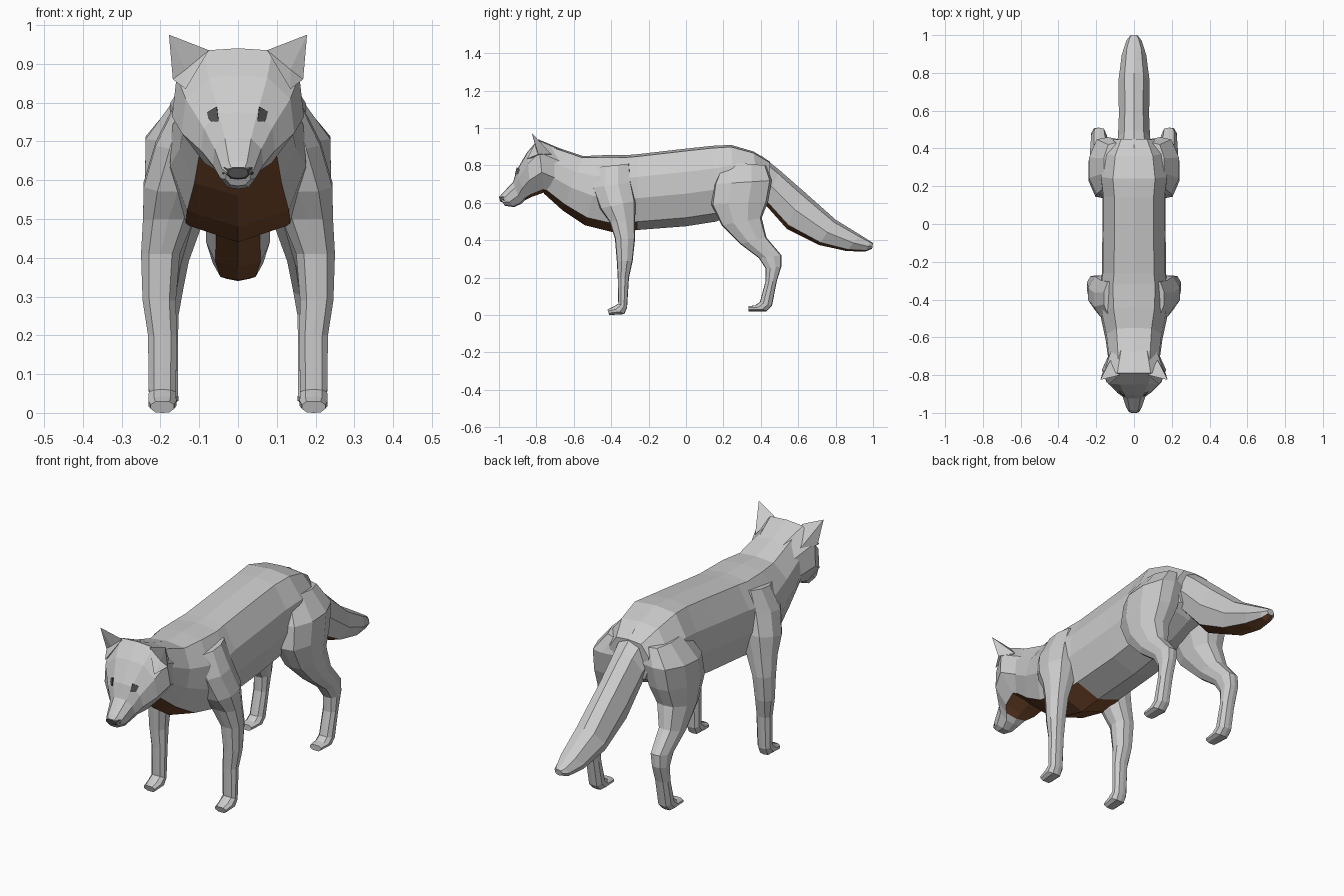
import bpy, bmesh
from mathutils import Vector


def material(name, rgb):
    m = bpy.data.materials.new(name)
    m.diffuse_color = (*rgb, 1)
    return m


grey = material("grey_fur", (0.8, 0.8, 0.8))
brown = material("brown_fur", (0.2, 0.075, 0.028))
dark = material("dark", (0.1, 0.1, 0.1))


def finish(name, bm, mats, mirror=False):
    bmesh.ops.recalc_face_normals(bm, faces=bm.faces)
    me = bpy.data.meshes.new(name)
    bm.to_mesh(me)
    bm.free()
    for m in mats:
        me.materials.append(m)
    ob = bpy.data.objects.new(name, me)
    bpy.context.collection.objects.link(ob)
    if mirror:
        ob.modifiers.new("mirror", 'MIRROR').use_mirror_merge = False
    return ob


def loft(name, rings, half, mirror=False, under=(), mats=(grey, brown)):
    """Skin rings (y1, z1, y2, z2, half width[, centre x]); half = (width, t) outline
    from end 2 up to end 1. Ring spans listed in under get the second material below."""
    outline = half + [(-u, t) for u, t in half[-2:0:-1]]
    n = len(outline)
    bm = bmesh.new()
    loops = []
    for y1, z1, y2, z2, w, *cx in rings:
        c = cx[0] if cx else 0
        loops.append([bm.verts.new((c + u * w, y2 + t * (y1 - y2), z2 + t * (z1 - z2)))
                      for u, t in outline])
    for i in range(len(loops) - 1):
        a, b = loops[i], loops[i + 1]
        for j in range(n):
            k = (j + 1) % n
            f = bm.faces.new((a[j], a[k], b[k], b[j]))
            if i in under and j in (0, n - 1):
                f.material_index = 1
    bm.faces.new(loops[0])
    bm.faces.new(loops[-1])
    return finish(name, bm, mats, mirror)


def patch(name, pts, faces, mat, mirror=True):
    bm = bmesh.new()
    vs = [bm.verts.new(p) for p in pts]
    for f in faces:
        bm.faces.new([vs[i] for i in f])
    return finish(name, bm, [mat], mirror)


body_outline = [(0, 0), (0.75, 0.11), (1, 0.42), (0.97, 0.7), (0.62, 0.97), (0, 1)]
head_outline = [(0, 0), (0.6, 0.06), (1, 0.38), (0.93, 0.75), (0.52, 0.98), (0, 1)]
leg_outline = [(0, 0), (0.6, 0.04), (1, 0.35), (1, 0.7), (0.6, 0.97), (0, 1)]
tail_outline = [(0, 0), (0.7, 0.1), (1, 0.5), (0.6, 0.9), (0, 1)]

# Neck, chest, torso and rump
loft("body", [
    (-0.76, 0.92, -0.76, 0.65, 0.13),
    (-0.55, 0.85, -0.66, 0.56, 0.15),
    (-0.44, 0.855, -0.54, 0.48, 0.175),
    (-0.32, 0.855, -0.38, 0.44, 0.18),
    (-0.26, 0.86, -0.26, 0.455, 0.17),
    (0.0, 0.89, 0.0, 0.475, 0.167),
    (0.14, 0.905, 0.16, 0.50, 0.167),
    (0.24, 0.91, 0.27, 0.54, 0.18),
    (0.36, 0.875, 0.40, 0.59, 0.16),
    (0.45, 0.82, 0.44, 0.62, 0.11)],
    body_outline, under=(0, 1, 2, 3))

# Head with muzzle
loft("head", [
    (-0.66, 0.885, -0.70, 0.63, 0.13),
    (-0.79, 0.94, -0.76, 0.655, 0.17),
    (-0.85, 0.87, -0.83, 0.63, 0.145),
    (-0.905, 0.775, -0.86, 0.615, 0.095),
    (-0.925, 0.71, -0.88, 0.595, 0.065),
    (-0.985, 0.648, -0.92, 0.577, 0.045),
    (-0.997, 0.632, -0.97, 0.585, 0.032)],
    head_outline, under=(0, 1, 2))

# Nose tip
loft("nose", [
    (-0.975, 0.645, -0.97, 0.60, 0.04),
    (-1.0, 0.632, -0.992, 0.605, 0.026)],
    head_outline, mats=(dark, dark))

# Ears: thin cones hollowed at the front (tip, inner, front, outer, back, hollow)
patch("ears", [(0.178, -0.825, 0.975), (0.075, -0.80, 0.935), (0.135, -0.85, 0.835),
               (0.168, -0.79, 0.86), (0.125, -0.72, 0.86), (0.135, -0.80, 0.885)],
      [(0, 1, 4), (0, 4, 3), (0, 5, 1), (0, 3, 5), (1, 5, 2), (2, 5, 3), (1, 2, 4), (2, 3, 4)],
      grey)

# Eyes: small dark wedges
patch("eyes", [(0.055, -0.905, 0.79), (0.08, -0.885, 0.775), (0.075, -0.895, 0.75),
               (0.05, -0.915, 0.752), (0.05, -0.87, 0.77)],
      [(0, 1, 2, 3), (0, 1, 4), (1, 2, 4), (2, 3, 4), (3, 0, 4)], dark)

# Front legs, shoulder to toe
loft("front_legs", [
    (-0.48, 0.79, -0.30, 0.81, 0.05, 0.11),
    (-0.50, 0.68, -0.29, 0.71, 0.09, 0.122),
    (-0.46, 0.57, -0.27, 0.61, 0.088, 0.155),
    (-0.41, 0.50, -0.272, 0.50, 0.066, 0.179),
    (-0.38, 0.41, -0.272, 0.41, 0.05, 0.2),
    (-0.37, 0.29, -0.285, 0.29, 0.043, 0.203),
    (-0.365, 0.2, -0.305, 0.2, 0.037, 0.195),
    (-0.362, 0.06, -0.315, 0.04, 0.035, 0.195),
    (-0.395, 0.042, -0.33, 0.005, 0.036, 0.195),
    (-0.42, 0.03, -0.41, 0.0, 0.03, 0.195)],
    leg_outline, mirror=True)

# Hind legs, hip to toe
loft("hind_legs", [
    (0.20, 0.82, 0.43, 0.80, 0.06, 0.10),
    (0.15, 0.70, 0.46, 0.72, 0.10, 0.138),
    (0.135, 0.59, 0.44, 0.61, 0.09, 0.15),
    (0.19, 0.48, 0.405, 0.52, 0.073, 0.163),
    (0.29, 0.38, 0.43, 0.415, 0.053, 0.18),
    (0.39, 0.305, 0.51, 0.32, 0.042, 0.185),
    (0.425, 0.25, 0.51, 0.26, 0.037, 0.19),
    (0.425, 0.18, 0.485, 0.18, 0.035, 0.19),
    (0.395, 0.07, 0.46, 0.05, 0.035, 0.19),
    (0.37, 0.052, 0.43, 0.02, 0.036, 0.19),
    (0.335, 0.048, 0.335, 0.02, 0.03, 0.19)],
    leg_outline, mirror=True)

# Tail
loft("tail", [
    (0.40, 0.855, 0.39, 0.64, 0.10),
    (0.50, 0.775, 0.42, 0.595, 0.085),
    (0.62, 0.67, 0.54, 0.46, 0.08),
    (0.80, 0.51, 0.71, 0.375, 0.083),
    (0.93, 0.43, 0.86, 0.342, 0.065),
    (0.985, 0.395, 0.96, 0.34, 0.04),
    (1.0, 0.385, 0.995, 0.355, 0.02)],
    tail_outline, under=(1, 2, 3, 4, 5))
